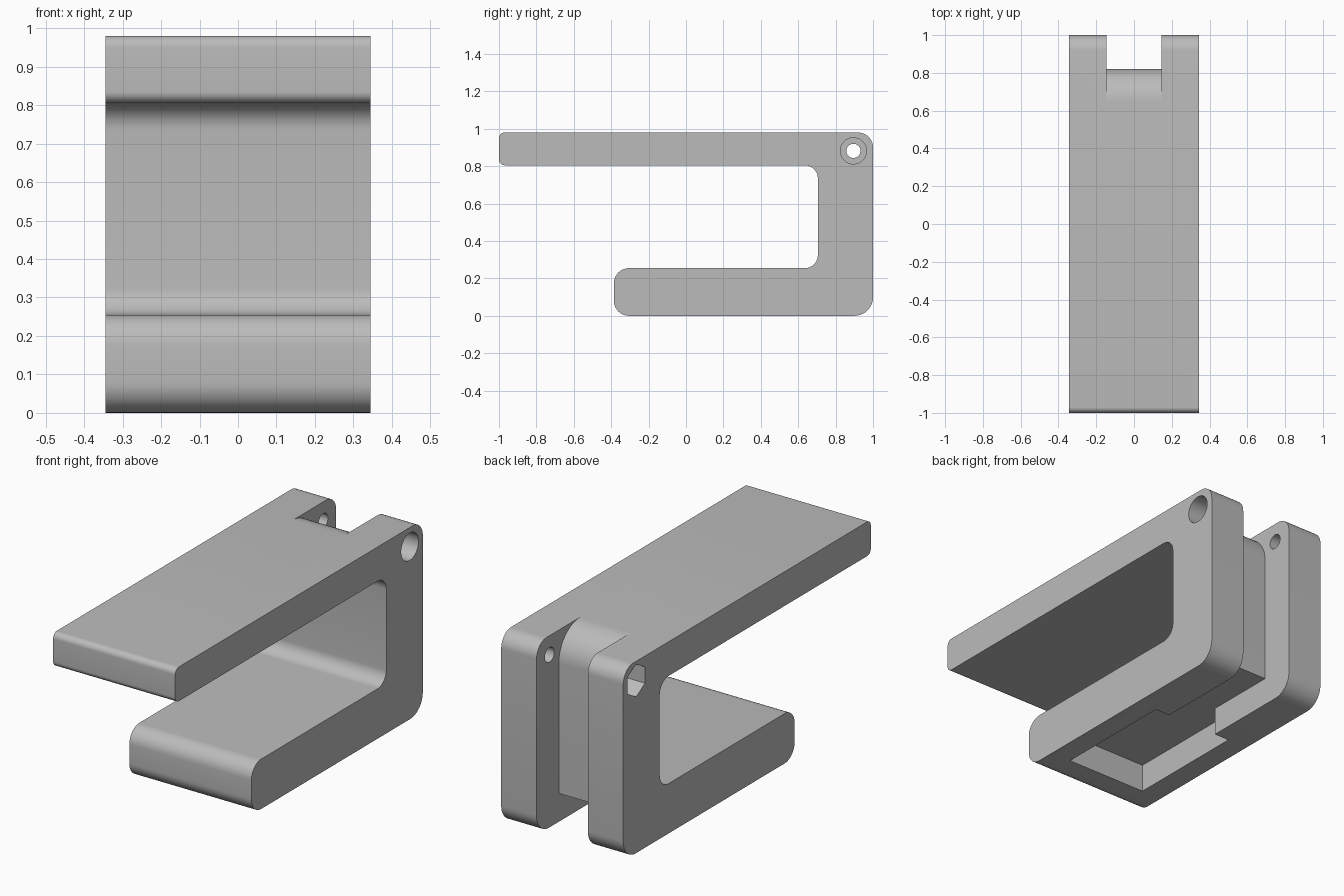
import bpy, bmesh, math
from mathutils import Vector

if "Cube" in bpy.data.objects:
    bpy.data.objects.remove(bpy.data.objects["Cube"], do_unlink=True)

grey = bpy.data.materials.new("plain grey")
grey.use_nodes = True
colour = (0.5, 0.5, 0.5, 1)
grey.diffuse_color = colour
grey.node_tree.nodes["Principled BSDF"].inputs["Base Color"].default_value = colour


def rounded(corners, steps=10):
    """Outline in (y, z) from corners (y, z, radius), each rounded by an arc."""
    points = []
    for i, (y, z, r) in enumerate(corners):
        p = Vector((y, z))
        if r == 0:
            points.append(p)
            continue
        before = Vector(corners[i - 1][:2])
        after = Vector(corners[(i + 1) % len(corners)][:2])
        a, b = (before - p).normalized() * r, (after - p).normalized() * r
        centre = p + a + b
        for s in range(steps + 1):
            t = s / steps * math.pi / 2
            points.append(centre - b * math.cos(t) - a * math.sin(t))
    return points


def prism(name, outline, x0, x1):
    """Extrude a (y, z) outline from x0 to x1."""
    bm = bmesh.new()
    face = bm.faces.new([bm.verts.new((x0, p[0], p[1])) for p in outline])
    out = bmesh.ops.extrude_face_region(bm, geom=[face])
    verts = [v for v in out["geom"] if isinstance(v, bmesh.types.BMVert)]
    bmesh.ops.translate(bm, verts=verts, vec=(x1 - x0, 0, 0))
    bmesh.ops.recalc_face_normals(bm, faces=bm.faces)
    mesh = bpy.data.meshes.new(name)
    bm.to_mesh(mesh)
    bm.free()
    mesh.materials.append(grey)
    obj = bpy.data.objects.new(name, mesh)
    bpy.context.collection.objects.link(obj)
    return obj


def ring(r, sides):
    """Regular polygon around the pin axis, one corner pointing up."""
    y, z = 0.895, 0.882
    return [(y + r * math.sin(k * math.tau / sides), z + r * math.cos(k * math.tau / sides))
            for k in range(sides)]


# Clamp body: long upper arm, back wall and short lower arm
W = 0.345
body = prism("clamp_body", rounded([
    (-1, 0.98, 0.03), (1, 0.98, 0.08), (1, 0, 0.1), (-0.385, 0, 0.08),
    (-0.385, 0.255, 0.08), (0.705, 0.255, 0.07), (0.705, 0.805, 0.07),
    (-1, 0.805, 0.03)]), -W, W)

# Back slot with a rounded top, running on into a channel under the lower arm
slot = [(0.3, -0.1), (0.3, 0.145), (0.82, 0.145)]
slot += [(0.65 + 0.17 * math.cos(k * math.pi / 24), 0.81 + 0.17 * math.sin(k * math.pi / 24))
         for k in range(13)]
slot += [(0.65, 1.1), (1.1, 1.1), (1.1, -0.1)]

cutters = [
    prism("slot_cutter", slot, -0.145, 0.145),
    prism("pocket_cutter", [(-0.21, -0.1), (-0.21, 0.145), (0.44, 0.145), (0.44, -0.1)],
          -0.23, 0.23),
    prism("pin_hole_cutter", ring(0.038, 32), -0.5, 0.5),
    prism("bolt_head_cutter", ring(0.07, 40), W - 0.12, 0.5),
    prism("nut_cutter", ring(0.083, 6), -0.5, -W + 0.12),
]

bpy.context.view_layer.objects.active = body
body.select_set(True)
for cutter in cutters:
    mod = body.modifiers.new(cutter.name, 'BOOLEAN')
    mod.operation = 'DIFFERENCE'
    mod.solver = 'EXACT'
    mod.object = cutter
    bpy.ops.object.modifier_apply(modifier=mod.name)
    bpy.data.objects.remove(cutter, do_unlink=True)

bpy.ops.object.shade_smooth_by_angle(angle=math.radians(30))
